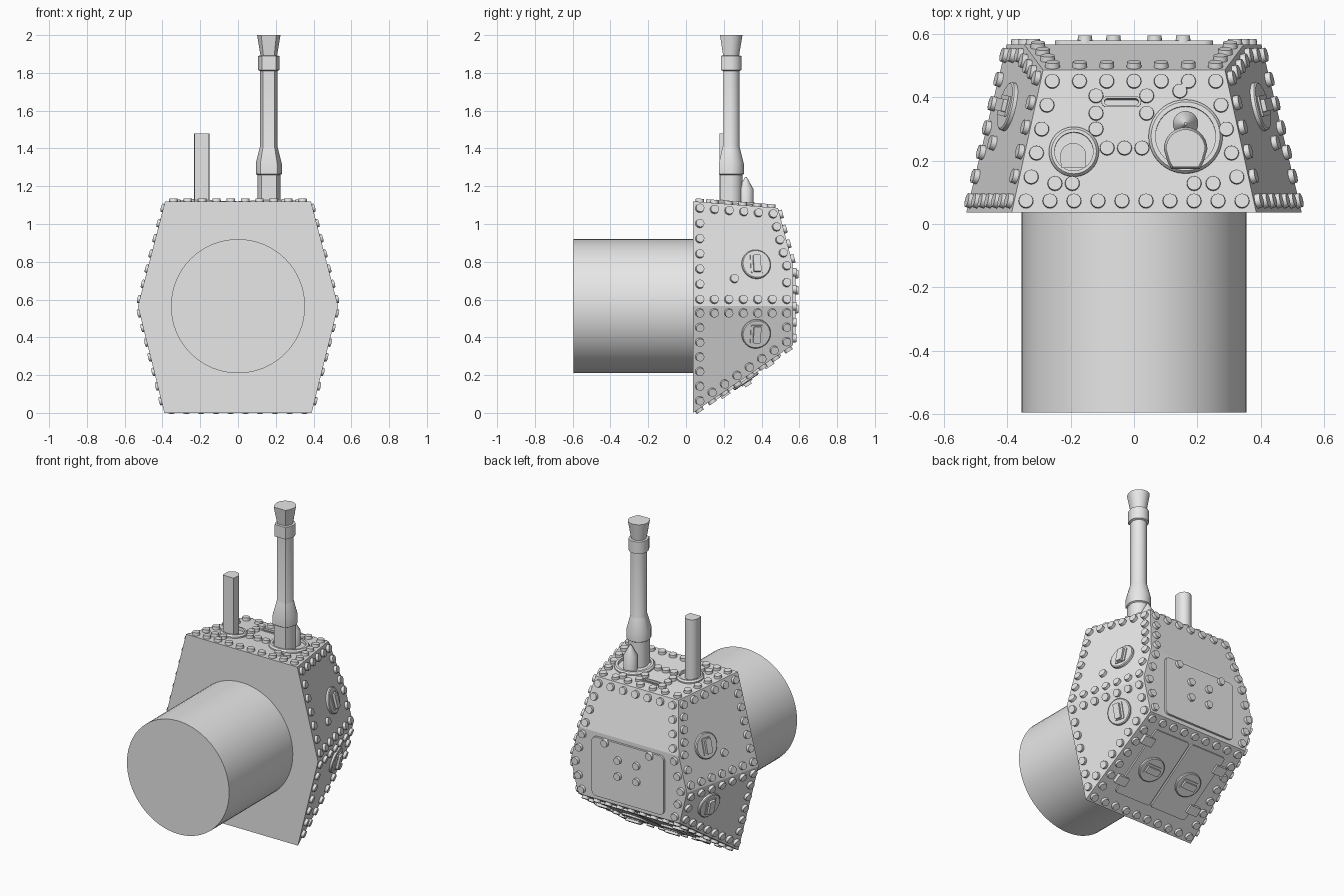
import bpy, bmesh, math
from mathutils import Vector, Matrix
from mathutils.geometry import intersect_line_plane

if "Cube" in bpy.data.objects:
    bpy.data.objects.remove(bpy.data.objects["Cube"])

GREY = (0.8, 0.8, 0.8, 1)
grey = bpy.data.materials.new("plain_grey")
grey.use_nodes = True
grey.diffuse_color = GREY
grey.node_tree.nodes["Principled BSDF"].inputs["Base Color"].default_value = GREY


def finish(name, bm, smooth=False):
    """Turn a bmesh into a named grey object."""
    bmesh.ops.recalc_face_normals(bm, faces=bm.faces)
    mesh = bpy.data.meshes.new(name)
    bm.to_mesh(mesh)
    bm.free()
    mesh.materials.append(grey)
    obj = bpy.data.objects.new(name, mesh)
    bpy.context.collection.objects.link(obj)
    if smooth:
        bpy.ops.object.select_all(action='DESELECT')
        obj.select_set(True)
        bpy.context.view_layer.objects.active = obj
        bpy.ops.object.shade_smooth_by_angle(angle=math.radians(30))
    return obj


def frame(point, normal):
    """Matrix whose z is the normal and whose y points up the panel."""
    up = Vector((0, 0, 1)) if abs(normal.z) < 0.9 else Vector((0, 1, 0))
    x = up.cross(normal).normalized()
    y = normal.cross(x)
    m = Matrix((x, y, normal)).transposed().to_4x4()
    m.translation = point
    return m


def plate(name, w, h, low, high, radius, m):
    """Slab with rounded corners, spanning low..high along the frame's z."""
    bm = bmesh.new()
    bmesh.ops.create_cube(bm, size=1)
    bmesh.ops.scale(bm, vec=(w, h, high - low), verts=bm.verts)
    bmesh.ops.translate(bm, vec=(0, 0, (low + high) / 2), verts=bm.verts)
    if radius:
        sides = [e for e in bm.edges if abs(e.verts[0].co.z - e.verts[1].co.z) > 1e-4]
        bmesh.ops.bevel(bm, geom=sides, offset=radius, segments=6, profile=0.5, affect='EDGES')
    bm.transform(m)
    return finish(name, bm)


def round_section(r):
    return [(r * math.cos(a), r * math.sin(a)) for a in (math.tau * i / 40 for i in range(40))]


def flat_front_section(r, corner):
    """Half circle at the back, a flat strip at the front."""
    back = [(r * math.cos(math.pi * i / 16), r * math.sin(math.pi * i / 16)) for i in range(17)]
    mid = (1 + corner) / 2
    return back + [(-r * mid, -r * 0.6), (-r * corner, -r * 0.92),
                   (r * corner, -r * 0.92), (r * mid, -r * 0.6)]


def stack(name, profile, m, section=round_section, closed=False):
    """Loft a section along z through (radius, z) pairs."""
    bm = bmesh.new()
    rings = [[bm.verts.new((x, y, z)) for x, y in section(r)] for r, z in profile]
    pairs = list(zip(rings, rings[1:]))
    if closed:
        pairs.append((rings[-1], rings[0]))
    else:
        bm.faces.new(rings[0])
        bm.faces.new(rings[-1])
    for a, b in pairs:
        for i in range(len(a)):
            j = (i + 1) % len(a)
            bm.faces.new((a[i], a[j], b[j], b[i]))
    bm.transform(m)
    return finish(name, bm, True)


# Hull corners: half widths follow the sloping side planes
FRONT, BACK, MID = 0.037, 0.567, 0.565


def corner(y, z):
    side = 0.53 - (0.259 * (z - MID) if z > MID else 0.248 * (MID - z))
    return Vector((side - 0.24 * (y - FRONT), y, z))


def flip(v):
    return Vector((-v.x, v.y, v.z))


f0, f1, f2 = corner(FRONT, 0), corner(FRONT, MID), corner(FRONT, 1.12)
b0, b1, b2, b3 = corner(BACK, 0.36), corner(BACK, MID), corner(BACK, 0.78), corner(0.487, 1.085)
panels = {
    "front": [f0, f1, f2, flip(f2), flip(f1), flip(f0)],
    "top": [f2, b3, flip(b3), flip(f2)],
    "slope": [b3, b2, flip(b2), flip(b3)],
    "back": [b2, b1, b0, flip(b0), flip(b1), flip(b2)],
    "bottom": [b0, f0, flip(f0), flip(b0)],
    "upper_left": [f1, b1, b2, b3, f2],
    "lower_left": [f0, b0, b1, f1],
}
for part in ("upper", "lower"):
    panels[part + "_right"] = [flip(v) for v in reversed(panels[part + "_left"])]


def normal_of(poly):
    n = (poly[1] - poly[0]).cross(poly[2] - poly[1]).normalized()
    return n if n.dot(poly[0] - Vector((0, 0.25, 0.56))) > 0 else -n


def on_panel(name, point, axis):
    """Frame where a line through the point along the axis meets a panel."""
    poly, n = panels[name], normal_of(panels[name])
    p = Vector(point)
    return frame(intersect_line_plane(p, p + Vector(axis), poly[0], n), n)


bm = bmesh.new()
for poly in panels.values():
    bm.faces.new([bm.verts.new(v) for v in poly])
bmesh.ops.remove_doubles(bm, verts=bm.verts, dist=0.0005)
hull = finish("turret_hull", bm)

# Vision slot cut through a thin rim on the roof
slot = on_panel("top", (-0.04, 0.386, 1), (0, 0, 1))
rim = plate("slot_rim", 0.125, 0.034, -0.01, 0.006, 0.0165, slot)
cutter = plate("slot_cutter", 0.108, 0.02, -0.05, 0.05, 0.0095, slot)
cutter.hide_render = True
cutter.hide_set(True)
for obj in (hull, rim):
    cut = obj.modifiers.new("slot", 'BOOLEAN')
    cut.operation, cut.object, cut.solver = 'DIFFERENCE', cutter, 'EXACT'

# Rivets: rows just inside the panel edges, plus loose ones
spots = []


def border(name, edges, inset=0.036, spacing=0.08):
    poly, n = panels[name], normal_of(panels[name])
    count = len(poly)
    centre = sum(poly, Vector()) / count
    inward = []
    for i in range(count):
        m = n.cross(poly[(i + 1) % count] - poly[i]).normalized()
        inward.append(m if m.dot(centre - poly[i]) > 0 else -m)
    inner = [poly[i] + inset * (inward[i - 1] + inward[i]) / (1 + inward[i - 1].dot(inward[i]))
             for i in range(count)]
    for i in edges:
        a, b = inner[i], inner[(i + 1) % count]
        steps = max(1, round((b - a).length / spacing))
        for k in range(steps + 1):
            p = a.lerp(b, k / steps)
            if all((p - s.translation).length > 0.02 for s in spots):
                spots.append(frame(p, n))


for name in ("top", "bottom", "upper_left", "lower_left", "upper_right", "lower_right"):
    border(name, range(len(panels[name])))
border("slope", (0, 2, 3))
border("back", (0, 1, 3, 4))
roof_rivets = [(-0.12, 0.405), (-0.12, 0.35), (-0.12, 0.3), (-0.085, 0.24), (-0.03, 0.24),
               (0.025, 0.24), (0.04, 0.405), (0.04, 0.35), (0.145, 0.42),
               (-0.25, 0.128), (-0.195, 0.128), (0.19, 0.128), (0.25, 0.128)]
spots += [on_panel("top", (x, y, 1), (0, 0, 1)) for x, y in roof_rivets]
for s in (-1, 1):
    side = "upper_left" if s > 0 else "upper_right"
    spots.append(on_panel(side, (s, 0.255, 0.71), (1, 0, 0)))
    for x, z in ((0.155, 0.735), (0.065, 0.65), (0.065, 0.55)):
        spots.append(frame(Vector((s * x, BACK + 0.012, z)), Vector((0, 1, 0))))

bm = bmesh.new()
for m in spots:
    bmesh.ops.create_cone(bm, cap_ends=True, segments=16, radius1=0.024, radius2=0.022,
                          depth=0.024, matrix=m @ Matrix.Translation((0, 0, 0.005)))
finish("rivets", bm, True)

# Rear access plate
plate("rear_plate", 0.5, 0.37, -0.01, 0.013, 0.03,
      frame(Vector((0, BACK, 0.57)), Vector((0, 1, 0))))


def port(name, m, turn=0):
    """Round cover with a raised handle."""
    m = m @ Matrix.Rotation(turn, 4, 'Z')
    stack(name + "_cover", [(0.078, -0.01), (0.078, 0.012), (0.073, 0.016)], m)
    plate(name + "_handle_base", 0.066, 0.1, 0, 0.022, 0.006, m)
    plate(name + "_handle", 0.04, 0.09, 0, 0.036, 0.006, m)


for s, word in ((1, "left"), (-1, "right")):
    # Side ports
    port("upper_port_" + word, on_panel("upper_" + word, (s, 0.37, 0.785), (1, 0, 0)))
    port("lower_port_" + word, on_panel("lower_" + word, (s, 0.37, 0.42), (1, 0, 0)))
    # Double doors on the underside
    base = on_panel("bottom", (0, 0.315, 0), (0, 0, 1))

    def shift(x, y):
        return base @ Matrix.Translation((-s * x, y, 0))
    plate("hatch_door_" + word, 0.25, 0.44, -0.01, 0.012, 0.015, shift(0.131, 0))
    port("hatch_" + word, shift(0.135, -0.01) @ Matrix.Translation((0, 0, 0.01)), math.pi / 2)
    for y in (-0.14, 0.14):
        plate("hatch_hinge_" + word, 0.075, 0.055, -0.01, 0.026, 0.005, shift(0.265, y))

# Rear drum
stack("drum", [(0.355, -0.595), (0.355, FRONT + 0.01)],
      Matrix.Translation((0, 0, MID)) @ Matrix.Rotation(-math.pi / 2, 4, 'X'),
      lambda r: [(r * math.cos(math.tau * i / 64), r * math.sin(math.tau * i / 64)) for i in range(64)])

# Roof collars
for name, x, y, outer, inner in (("gun_collar", 0.163, 0.276, 0.117, 0.095),
                                 ("pole_collar", -0.19, 0.228, 0.079, 0.061)):
    stack(name, [(outer, -0.01), (outer, 0.008), (outer - 0.008, 0.018),
                 (inner, 0.018), (inner, -0.01)],
          on_panel("top", (x, y, 1), (0, 0, 1)), closed=True)

# Gun barrel, pole and small sight
stack("gun_barrel", [(0.061, 1.05), (0.061, 1.26), (0.069, 1.265), (0.069, 1.32), (0.049, 1.4),
                     (0.046, 1.41), (0.046, 1.81), (0.057, 1.815), (0.057, 1.89), (0.044, 1.892),
                     (0.062, 2.0)],
      Matrix.Translation((0.163, 0.237, 0)), lambda r: flat_front_section(r, 0.65))
stack("pole", [(0.041, 1.05), (0.041, 1.48)], Matrix.Translation((-0.192, 0.215, 0)),
      lambda r: flat_front_section(r, 0.92))
stack("sight", [(0.04, 1.05), (0.04, 1.185), (0.004, 1.25)], Matrix.Translation((0.163, 0.317, 0)))
